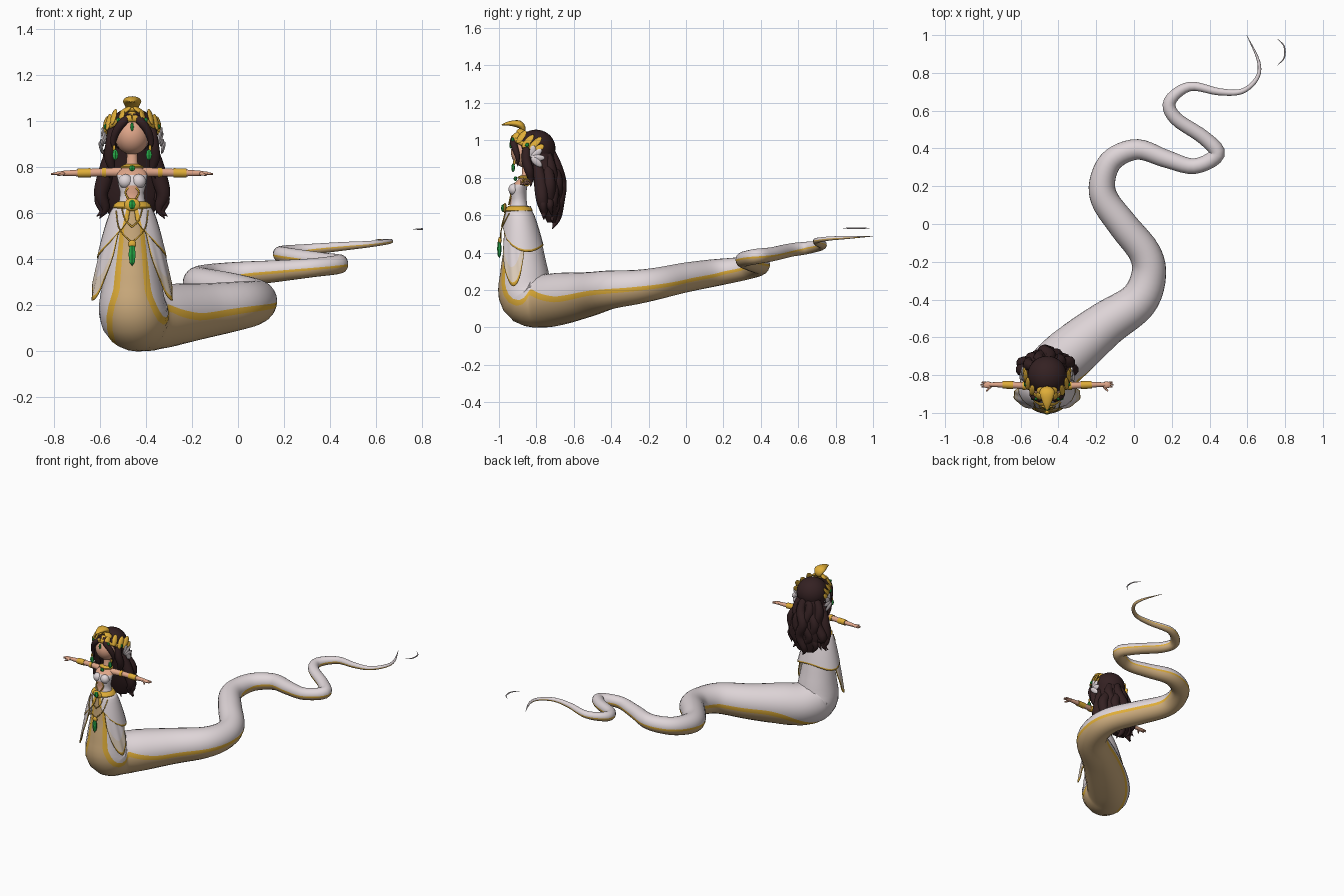
import bpy, bmesh
from math import sin, cos, pi, radians
from mathutils import Vector, Matrix, Euler

cube = bpy.data.objects.get("Cube")
if cube:
    bpy.data.objects.remove(cube)

BODY_X = -0.46      # the figure stands off centre; its parts are built around x = 0
SIDES = ((-1, "right"), (1, "left"))


def material(name, *rgb):
    m = bpy.data.materials.new(name)
    m.use_nodes = True
    m.diffuse_color = (*rgb, 1)
    m.node_tree.nodes["Principled BSDF"].inputs["Base Color"].default_value = (*rgb, 1)
    return m


WHITE = material("pearl white", .74, .67, .69)
TAN = material("belly tan", .62, .42, .21)
GOLD = material("gold", .74, .42, .04)
SKIN = material("skin", .74, .38, .25)
HAIR = material("dark brown hair", .034, .015, .016)
GREEN = material("emerald green", .02, .38, .06)
CREAM = material("cream cloth", .74, .62, .5)


def finish(name, bm, mats, shift=BODY_X, sharp=50):
    bmesh.ops.recalc_face_normals(bm, faces=bm.faces)
    mesh = bpy.data.meshes.new(name)
    bm.to_mesh(mesh)
    bm.free()
    for m in mats:
        mesh.materials.append(m)
    for p in mesh.polygons:
        p.use_smooth = True
    mesh.set_sharp_from_angle(angle=radians(sharp))
    o = bpy.data.objects.new(name, mesh)
    o.location.x = shift
    bpy.context.collection.objects.link(o)
    return o


def loft(name, rings, mats, rule=lambda i, j: 0, closed=True, **kw):
    """Skin a list of point rings; rule picks the material of each face."""
    bm = bmesh.new()
    vs = [[bm.verts.new(p) for p in r] for r in rings]
    n = len(rings[0])
    for i in range(len(vs) - 1):
        for j in range(n if closed else n - 1):
            k = (j + 1) % n
            f = bm.faces.new((vs[i][j], vs[i][k], vs[i + 1][k], vs[i + 1][j]))
            f.material_index = rule(i, j)
    if closed:
        for i, end in ((0, vs[0]), (len(vs) - 2, vs[-1])):
            bm.faces.new(end).material_index = rule(i, 0)
    return finish(name, bm, mats, **kw)


def spline(pts, steps):
    """Smooth curve through points of any dimension."""
    P = [Vector(p) for p in pts]
    P = [2 * P[0] - P[1]] + P + [2 * P[-1] - P[-2]]
    out = []
    for a, b, c, d in zip(P, P[1:], P[2:], P[3:]):
        for s in range(steps):
            t = s / steps
            out.append(b + (c - a) * t / 2 + (a - 2.5 * b + 2 * c - d / 2) * t * t
                       + (1.5 * (b - c) + (d - a) / 2) * t ** 3)
    return out + [P[-2]]


def sweep(pts, steps, ref, angles, wide=1):
    """Rings around a curve of (x, y, z, radius); angle 0 lies opposite to ref."""
    c = spline(pts, steps)
    rings = []
    for i, p in enumerate(c):
        u = i / steps
        t = (c[min(i + 1, len(c) - 1)].xyz - c[max(i - 1, 0)].xyz).normalized()
        up = Vector(ref(u))
        up = (up - t * up.dot(t)).normalized()
        side = t.cross(up)
        r = max(p[3], .0006)
        rings.append([p.xyz + r * (side * sin(a) * wide - up * cos(a)) for a in angles(u)])
    return rings


def tube(name, pts, mat, ref=(0, 1, 0), wide=1, n=10, **kw):
    ring = [2 * pi * j / n for j in range(n)]
    return loft(name, sweep(pts, 4, lambda u: ref, lambda u: ring, wide), [mat], **kw)


def stack(name, rows, mats, rule=lambda i, j: 0, n=24):
    """Ellipses (z, centre y, radius x, radius y); column 0 starts at the front."""
    return loft(name, [[(rx * sin(2 * pi * j / n), cy - ry * cos(2 * pi * j / n), z)
                        for j in range(n)] for z, cy, rx, ry in rows], mats, rule)


def ball(name, loc, size, mat, rot=(0, 0, 0), u=20, v=12, sharp=50):
    bm = bmesh.new()
    mtx = Matrix.LocRotScale(Vector(loc), Euler([radians(a) for a in rot]), Vector(size))
    bmesh.ops.create_uvsphere(bm, u_segments=u, v_segments=v, radius=1, matrix=mtx)
    return finish(name, bm, [mat], sharp=sharp)


def gem(name, loc, size):
    return ball(name, loc, size, GREEN, u=6, v=4, sharp=10)


# Serpent body: upright trunk, bend on the floor, winding tail
PATH = [(-.46, -.895, .64, .066), (-.46, -.872, .45, .1), (-.46, -.865, .3, .128),
        (-.455, -.85, .17, .15), (-.415, -.76, .143, .144), (-.31, -.66, .155, .138),
        (-.15, -.53, .175, .12), (.02, -.41, .2, .104), (.078, -.27, .215, .092),
        (.055, -.15, .235, .085), (-.055, -.01, .265, .08), (-.155, .13, .288, .074),
        (-.165, .24, .304, .067), (-.11, .345, .32, .06), (.02, .395, .335, .054),
        (.17, .345, .348, .047), (.32, .306, .362, .041), (.44, .37, .378, .041),
        (.37, .457, .39, .038), (.22, .56, .413, .036), (.19, .65, .425, .033),
        (.295, .728, .44, .025), (.45, .7, .455, .019), (.57, .702, .465, .014),
        (.65, .77, .475, .011), (.66, .86, .48, .008), (.597, 1, .487, .001)]


def belly_angles(u):
    a = radians(24 + 52 * min(max(u - 2.3, 0) / 2, 1))
    b = a + radians(14)
    return ([-a + 2 * a * j / 8 for j in range(9)]
            + [b + 2 * (pi - b) * j / 12 for j in range(13)])


def back_dir(u):
    k = min(max(u - 2.5, 0) / 3, 1)
    return (0, 1 - k, k)


loft("serpent_body", sweep(PATH, 5, back_dir, belly_angles), [WHITE, GOLD, TAN],
     lambda i, j: 2 if j < 8 else 1 if j in (8, 21) else 0, shift=0)
tube("tail_tip", [(.76, .98, .53, .001), (.795, .94, .53, .004), (.795, .88, .53, .004),
                  (.76, .84, .53, .001)], WHITE, ref=(0, 0, 1), shift=0)


# Skirt and side drapes: open sheets with gold borders
def sheet(name, start, stop, hem, mats, low=2, swell=0):
    fr = [0, .03] + [j / 20 for j in range(2, 19)] + [.97, 1]
    rows = [i / 8 for i in range(8)] + [.95, 1]
    rings = []
    for v in rows:
        ring = []
        for f in fr:
            z = .63 + (hem(f) - .63) * v
            k = max((.63 - z) / .4, 0)
            a = radians(start(k) + (stop(k) - start(k)) * f)
            r = .08 + .11 * k ** .7 + swell + .003 * k * sin(f * pi * 6)
            ring.append((r * sin(a), -.893 + .025 * k - .82 * r * cos(a), z))
        rings.append(ring)
    o = loft(name, rings, mats, lambda i, j: 1 if i == 8 or j in (0, 19)
             else low if i > 5 else 0, closed=False)
    mod = o.modifiers.new("thickness", 'SOLIDIFY')
    mod.thickness = .005


sheet("skirt", lambda k: 5 + 25 * k, lambda k: 355 - 25 * k,
      lambda f: .42 + .13 * abs(2 * f - 1) ** 5 + .02 * cos(f * 4 * pi), [WHITE, GOLD], low=0)
for s, side in SIDES:
    sheet(side + "_drape", lambda k: s * (25 + 17 * k), lambda k: s * (92 + 12 * k),
          lambda f: .42 - .2 * sin(pi * f ** .8), [WHITE, GOLD, CREAM], swell=-.006)
    tube(side + "_chain", [(s * .07, -.945, .61, .003), (s * .055, -.985, .53, .003),
                           (0, -.992, .47, .004)], GOLD)
    tube(side + "_short_chain", [(s * .045, -.965, .62, .003), (s * .03, -.978, .57, .003),
                                 (0, -.985, .54, .004)], GOLD)

# Torso with bare midriff and shoulders
stack("torso", [(.62, -.895, .076, .066), (.655, -.895, .056, .046), (.69, -.895, .052, .042),
                (.72, -.898, .06, .045), (.745, -.895, .064, .045), (.765, -.885, .066, .04),
                (.785, -.87, .06, .032), (.8, -.86, .035, .026), (.82, -.855, .024, .022),
                (.88, -.855, .022, .022)], [WHITE, SKIN],
      lambda i, j: 1 if i > 4 or (i in (1, 2) and j in (0, 1, 22, 23)) else 0)
stack("belt", [(.618, -.895, .08, .07), (.626, -.895, .085, .075), (.64, -.895, .077, .067),
               (.65, -.895, .062, .052)], [GOLD])
stack("necklace", [(.795, -.865, .05, .034), (.803, -.865, .05, .036),
                   (.813, -.857, .028, .027)], [GOLD])
gem("necklace_gem", (0, -.912, .795), (.015, .01, .013))
ball("belt_plate", (0, -.968, .637), (.034, .01, .028), GOLD, u=8)
gem("belt_gem", (0, -.978, .637), (.017, .011, .022))
ball("pendant_cap", (0, -.995, .465), (.018, .01, .018), GOLD)
gem("pendant_drop", (0, -.998, .42), (.018, .012, .05))

# Arms, hands and bands
for s, side in SIDES:
    ball(side + "_bust", (s * .029, -.921, .738), (.031, .028, .031), WHITE)
    tube(side + "_bust_strap", [(s * .012, -.935, .715, .004), (s * .03, -.94, .69, .004),
                                (s * .012, -.947, .655, .004)], GOLD)
    tube(side + "_arm", [(s * .045, -.866, .778, .022), (s * .12, -.856, .777, .019),
                         (s * .2, -.852, .775, .017), (s * .29, -.85, .773, .012),
                         (s * .31, -.85, .773, .01)], SKIN)
    ball(side + "_hand", (s * .313, -.852, .772), (.025, .018, .009), SKIN)
    for k in (-1, 0, 1):
        tube(side + "_finger", [(s * .325, -.85 + .01 * k, .772, .006),
                                (s * (.352 - .006 * abs(k)), -.85 + .012 * k, .77, .004)], SKIN)
    tube(side + "_thumb", [(s * .3, -.862, .77, .007), (s * .322, -.885, .765, .004)], SKIN)
    tube(side + "_arm_band", [(s * .112, -.857, .777, .023), (s * .13, -.856, .777, .022)], GOLD)
    tube(side + "_bracer", [(s * .18, -.853, .775, .021), (s * .236, -.851, .774, .02)], GOLD)

# Head
ball("head", (0, -.856, .937), (.076, .08, .083), SKIN, u=28, v=18)

# Hair: cap, long back mass, wavy locks and parted fringe
ball("hair_cap", (0, -.802, .957), (.104, .104, .1), HAIR, u=28, v=18)
stack("back_hair", [(.98, -.8, .085, .08), (.9, -.775, .1, .078), (.82, -.75, .108, .075),
                    (.75, -.738, .12, .07), (.68, -.73, .125, .06), (.61, -.725, .1, .042),
                    (.56, -.72, .06, .022)], [HAIR])
for k in range(-3, 4):
    x = k / 3
    end = .525 + .05 * abs(x) + .02 * (k % 2)
    wave = .016 * (1 if k % 2 else -1)
    tube("back_lock", [(.05 * x, -.73 - .03 * abs(x), .96, .02),
                       (.08 * x - wave, -.695 - .05 * abs(x), .86, .032),
                       (.1 * x + wave, -.672 - .06 * abs(x), .77, .034),
                       (.115 * x - wave, -.68 - .055 * abs(x), .68, .032),
                       (.11 * x + wave, -.69 - .04 * abs(x), end + .06, .022),
                       (.12 * x - wave, -.715, end, .001)], HAIR)
for s, side in SIDES:
    tube(side + "_fringe", [(0, -.895, 1.025, .012), (s * .035, -.922, 1.0, .019),
                            (s * .066, -.915, .96, .018), (s * .082, -.9, .91, .013),
                            (s * .074, -.9, .86, .001)], HAIR)
    tube(side + "_front_lock", [(s * .085, -.85, .98, .02), (s * .092, -.855, .9, .025),
                                (s * .098, -.84, .84, .024), (s * .088, -.83, .79, .014),
                                (s * .1, -.83, .75, .001)], HAIR)
    tube(side + "_side_lock", [(s * .085, -.8, .9, .02), (s * .105, -.785, .82, .03),
                               (s * .12, -.775, .75, .036), (s * .136, -.77, .68, .031),
                               (s * .118, -.76, .62, .02), (s * .142, -.76, .575, .001)], HAIR)
    tube(side + "_curl", [(s * .11, -.765, .72, .02), (s * .145, -.765, .66, .02),
                          (s * .13, -.76, .61, .014), (s * .155, -.765, .585, .001)], HAIR)

    # Feathered ear wings and earrings
    for k in range(4):
        a = radians(5 + 42 * k)
        ball(side + "_ear_feather", (s * (.12 + .005 * k), -.822 + .03 * sin(a), .905 + .032 * cos(a)),
             (.008, .018, .038), WHITE, rot=(-5 - 42 * k, s * 15, 0), u=10, v=8)
    ball(side + "_earring_hook", (s * .078, -.918, .882), (.007, .007, .015), GOLD, u=8, v=6)
    gem(side + "_earring", (s * .073, -.924, .853), (.015, .01, .024))

    # Crown band and leaves
    tube(side + "_crown_band", [(0, -.928, 1.012, .016), (s * .05, -.915, 1.002, .013),
                                (s * .098, -.86, .978, .013), (s * .112, -.79, .962, .009)],
         GOLD, ref=(0, 0, 1), wide=.6)
    for x, y, z, size, tilt in ((.045, -.91, 1.022, .026, 20), (.08, -.88, 1.018, .042, 22),
                                (.103, -.845, .995, .046, 30), (.114, -.805, .985, .046, 35),
                                (.118, -.79, .955, .036, 50)):
        ball(side + "_crown_leaf", (s * x, y, z), (.02, .008, size), GOLD,
             rot=(-30, s * tilt, s * 50), u=8, v=8)
    gem(side + "_crown_gem", (s * .06, -.926, 1.005), (.009, .008, .011))
    gem(side + "_temple_gem", (s * .116, -.85, .975), (.008, .012, .012))
    ball(side + "_crown_wing", (s * .03, -.885, 1.045), (.03, .022, .01), GOLD,
         rot=(20, s * 30, s * 15))

# Rearing serpent ornament on the crown
tube("crown_serpent", [(0, -.925, 1.005, .012), (0, -.89, 1.035, .009), (0, -.872, 1.06, .014),
                       (0, -.893, 1.086, .02), (0, -.945, 1.09, .012), (0, -.985, 1.082, .003)],
     GOLD, ref=(0, 1, 1), wide=2, n=16)
gem("forehead_gem", (0, -.938, .975), (.009, .007, .019))
